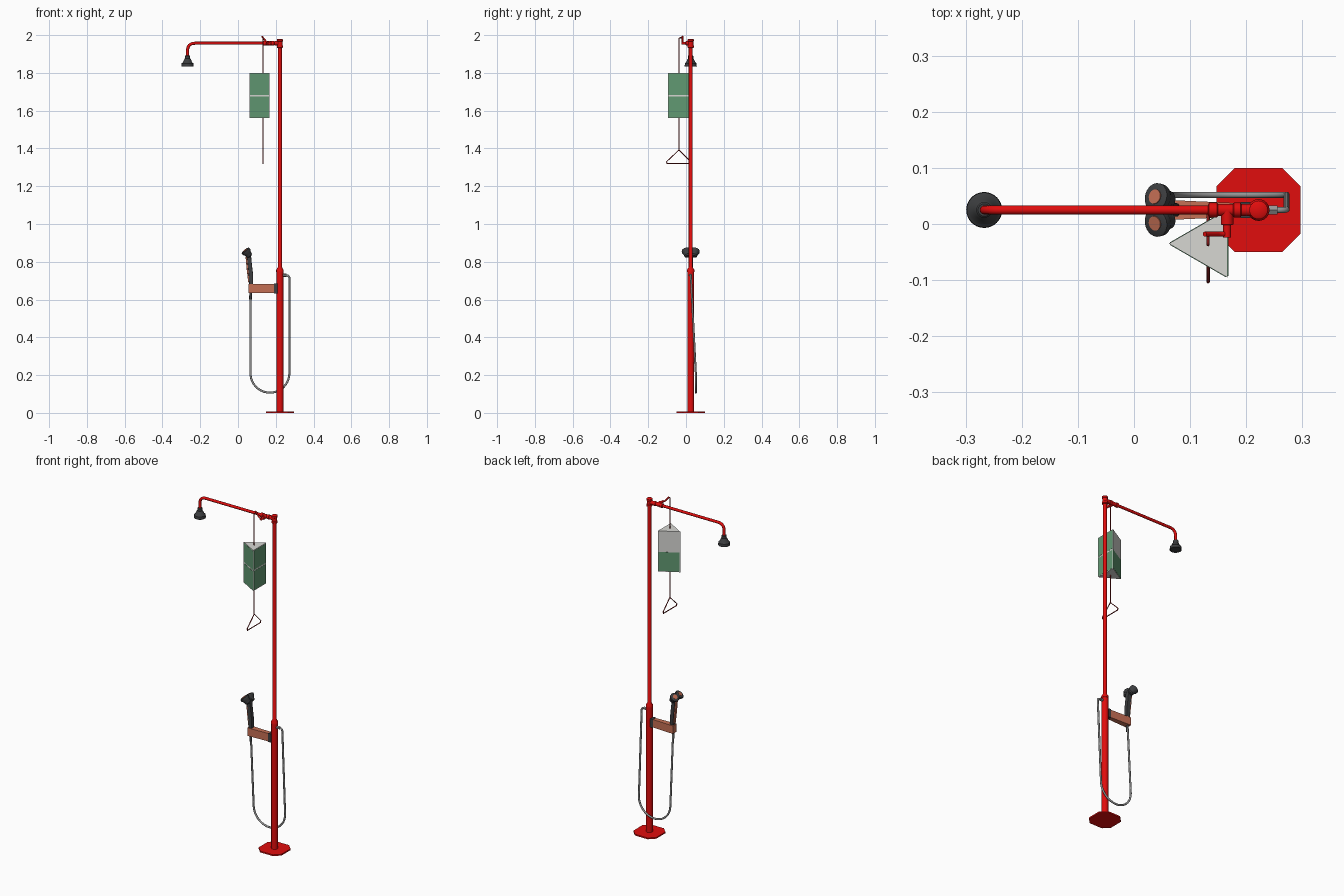
import bpy, bmesh, math
from mathutils import Vector as V

if "Cube" in bpy.data.objects:
    bpy.data.objects.remove(bpy.data.objects["Cube"])

def mat(name, rgb):
    m = bpy.data.materials.new(name)
    m.diffuse_color = (*rgb, 1)
    m.use_nodes = True
    m.node_tree.nodes["Principled BSDF"].inputs["Base Color"].default_value = m.diffuse_color
    return m

RED = mat("red", (0.75, 0.004, 0.004))
DARK = mat("dark", (0.045, 0.047, 0.05))
STEEL = mat("steel", (0.3, 0.3, 0.3))
COPPER = mat("copper", (0.56, 0.16, 0.09))
GREEN = mat("green", (0.12, 0.32, 0.17))
WHITE = mat("white", (0.68, 0.68, 0.65))
MAROON = mat("maroon", (0.25, 0.01, 0.01))

def finish(name, bm, m, smooth=True):
    bmesh.ops.recalc_face_normals(bm, faces=bm.faces)
    me = bpy.data.meshes.new(name)
    bm.to_mesh(me)
    bm.free()
    ob = bpy.data.objects.new(name, me)
    bpy.context.collection.objects.link(ob)
    me.materials.append(m)
    if smooth:
        bpy.context.view_layer.objects.active = ob
        bpy.ops.object.select_all(action='DESELECT')
        ob.select_set(True)
        bpy.ops.object.shade_smooth_by_angle(angle=math.radians(35))
    return ob

def lathe(name, prof, m, origin=(0, 0, 0), axis=(0, 0, 1), n=24):
    """Revolve (radius, height) points about an axis, capping both ends."""
    q = V((0, 0, 1)).rotation_difference(V(axis))
    bm = bmesh.new()
    rings = [[bm.verts.new(V(origin) + q @ V((r * math.cos(2 * math.pi * i / n), r * math.sin(2 * math.pi * i / n), h)))
              for i in range(n)] for r, h in prof]
    for a, b in zip(rings, rings[1:]):
        for i in range(n):
            j = (i + 1) % n
            bm.faces.new((a[i], a[j], b[j], b[i]))
    bm.faces.new(rings[0])
    bm.faces.new(rings[-1])
    return finish(name, bm, m)

def rod(name, a, b, r, m, r2=None, n=20):
    d = V(b) - V(a)
    return lathe(name, [(r, 0), (r if r2 is None else r2, d.length)], m, a, d, n)

def prism(name, pts, z0, z1, m):
    """Extrude a plan outline between two heights."""
    bm = bmesh.new()
    f = bm.faces.new([bm.verts.new((x, y, z0)) for x, y in pts])
    new = bmesh.ops.extrude_face_region(bm, geom=[f])["geom"]
    bmesh.ops.translate(bm, vec=(0, 0, z1 - z0), verts=[v for v in new if isinstance(v, bmesh.types.BMVert)])
    return finish(name, bm, m, False)

def rounded(pts, r, steps=6):
    """Round the inner corners of a path."""
    pts = [V(p) for p in pts]
    out = [pts[0]]
    for a, b, c in zip(pts, pts[1:], pts[2:]):
        p, q = b + (a - b).normalized() * r, b + (c - b).normalized() * r
        for i in range(steps + 1):
            t = i / steps
            out.append(p * (1 - t) ** 2 + b * 2 * t * (1 - t) + q * t * t)
    return out + [pts[-1]]

def tube(name, pts, r, m, closed=False, res=3):
    cu = bpy.data.curves.new(name, 'CURVE')
    cu.dimensions, cu.bevel_depth, cu.bevel_resolution, cu.use_fill_caps = '3D', r, res, True
    s = cu.splines.new('POLY')
    s.points.add(len(pts) - 1)
    for p, co in zip(s.points, pts):
        p.co = (*co, 1)
    s.use_cyclic_u = closed
    s.use_smooth = True
    ob = bpy.data.objects.new(name, cu)
    bpy.context.collection.objects.link(ob)
    cu.materials.append(m)
    bpy.ops.object.select_all(action='DESELECT')
    bpy.context.view_layer.objects.active = ob
    ob.select_set(True)
    bpy.ops.object.convert(target='MESH')
    return ob

PX, PY, AZ = 0.222, 0.025, 1.957

# Base plate: square with cut corners
h, c = 0.075, 0.042
prism("base_plate", [(PX + x, PY + y) for x, y in
      ((h, -c), (h, c), (c, h), (-c, h), (-h, c), (-h, -c), (-c, -h), (c, -h))], 0, 0.008, RED)

# Stepped pole and top tee
lathe("pole", [(0.018, 0.008), (0.018, 0.745), (0.0195, 0.746), (0.0195, 0.757), (0.0105, 0.772),
               (0.0105, 1.935)], RED, (PX, PY, 0))
lathe("top_tee", [(0.013, 1.932), (0.0165, 1.934), (0.0165, 1.944), (0.014, 1.946), (0.014, 1.966),
                  (0.0165, 1.968), (0.0165, 1.977), (0.012, 1.98)], RED, (PX, PY, 0))
rod("tee_branch", (PX, PY, AZ), (0.192, PY, AZ), 0.011, RED)

# Valve, its stem, and the lever
lathe("valve_body", [(0.009, 0), (0.013, 0.002), (0.013, 0.014), (0.011, 0.016), (0.011, 0.042),
                     (0.013, 0.044), (0.013, 0.058), (0.009, 0.06)], RED, (0.192, PY, AZ), (-1, 0, 0))
lathe("valve_stem", [(0.011, 0), (0.011, 0.026), (0.007, 0.027), (0.007, 0.049)], RED, (0.166, PY, AZ), (0, -1, 0))
tube("valve_lever", rounded([(0.17, -0.018, 1.955), (0.152, -0.018, 1.963), (0.126, -0.018, 1.994)], 0.006), 0.0045, RED)

# Overhead arm and shower head
tube("overhead_arm", rounded([(0.14, PY, AZ), (-0.267, PY, AZ), (-0.267, PY, 1.885)], 0.04, 10), 0.008, RED, res=4)
lathe("shower_head", [(0.011, 1.893), (0.014, 1.89), (0.014, 1.876), (0.018, 1.871), (0.025, 1.855), (0.031, 1.851),
                      (0.032, 1.835), (0.029, 1.833), (0.027, 1.838)], DARK, (-0.267, PY, 0), n=32)

# Pull rod with triangular handle
SX, SY = 0.132, -0.037
tube("pull_rod", rounded([(SX, -0.018, 1.986), (SX, SY, 1.986), (SX, SY, 1.39)], 0.006), 0.0028, MAROON, res=2)
tri = [(SX, SY, 1.392), (SX, -0.103, 1.33), (SX, -0.1, 1.32), (SX, 0.022, 1.32), (SX, 0.025, 1.33)]
tube("pull_handle", tri, 0.003, MAROON, True, 2)

# Three-sided sign with inset-margin panels on each face
def corner(i, r=0.07):
    a = math.pi + i * 2 * math.pi / 3
    return (SX + r * math.cos(a), SY + 0.002 + r * math.sin(a))

prism("sign_body", [corner(i) for i in range(3)], 1.56, 1.80, WHITE)
for i in range(3):
    a, b = V(corner(i)), V(corner(i + 1))
    d = (b - a).normalized()
    n = V((d.y, -d.x))
    for z0, z1, tag in ((1.564, 1.676, "lower"), (1.684, 1.796, "upper")):
        if i == 2 and tag == "upper":
            continue                      # this panel is blank
        p, q = a + d * 0.003, b - d * 0.003
        prism(f"sign_panel_{tag}_{i}", [p, q, q + n * 0.001, p + n * 0.001], z0, z1, GREEN)

# Hand-spray holder and pole clamp
prism("spray_holder", [(0.056, PY - 0.018), (0.19, PY - 0.012), (0.19, PY + 0.012), (0.056, PY + 0.018)], 0.635, 0.682, COPPER)
prism("holder_clamp", [(0.19, PY - 0.014), (0.208, PY - 0.014), (0.208, PY + 0.014), (0.19, PY + 0.014)], 0.633, 0.684, DARK)

# Hand spray: grip, trigger and twin cups
def slab(name, prof, w, m):
    """Extrude an x-z side profile to width w about the pole plane."""
    bm = bmesh.new()
    f = bm.faces.new([bm.verts.new((x, PY - w / 2, z)) for x, z in prof])
    new = bmesh.ops.extrude_face_region(bm, geom=[f])["geom"]
    bmesh.ops.translate(bm, vec=(0, w, 0), verts=[v for v in new if isinstance(v, bmesh.types.BMVert)])
    ob = finish(name, bm, m, False)
    bv = ob.modifiers.new("round", 'BEVEL')
    bv.width, bv.segments = 0.003, 2

slab("spray_grip", [(0.06, 0.675), (0.08, 0.675), (0.079, 0.74), (0.072, 0.80), (0.068, 0.85), (0.045, 0.845),
                    (0.05, 0.80), (0.056, 0.74)], 0.024, DARK)
slab("spray_trigger", [(0.054, 0.69), (0.062, 0.69), (0.058, 0.76), (0.052, 0.825), (0.04, 0.825), (0.046, 0.76)], 0.016, COPPER)
for s, side in ((-1, "front"), (1, "back")):
    o = (0.064, PY + s * 0.016, 0.828)
    ax = V((-0.62, s * 0.18, 0.78)).normalized()
    lathe(f"spray_cup_{side}", [(0.010, 0), (0.017, 0.006), (0.019, 0.02), (0.025, 0.03), (0.025, 0.041), (0.021, 0.043)],
          DARK, o, ax)
    rod(f"spray_outlet_{side}", V(o) + ax * 0.04, V(o) + ax * 0.045, 0.013, COPPER)
rod("spray_crossbar", (0.055, PY - 0.02, 0.84), (0.055, PY + 0.02, 0.84), 0.012, DARK)

# Hanging hose with water inlet elbow
R, cx, cz = 0.103, 0.169, 0.21
path = [V((0.066, PY, 0.65))]
path += [V((cx - R * math.cos(math.pi * i / 20), 0.052, cz - R * math.sin(math.pi * i / 20))) for i in range(21)]
path += rounded([(0.272, PY + 0.003, 0.68), (0.272, PY, 0.728), (PX, PY, 0.728)], 0.016)
tube("hose", path, 0.0055, STEEL)
rod("hose_inlet", (0.235, PY, 0.728), (0.256, PY, 0.728), 0.009, STEEL, n=6)
rod("hose_ferrule", (0.066, PY, 0.60), (0.067, PY, 0.64), 0.007, DARK, n=16)
